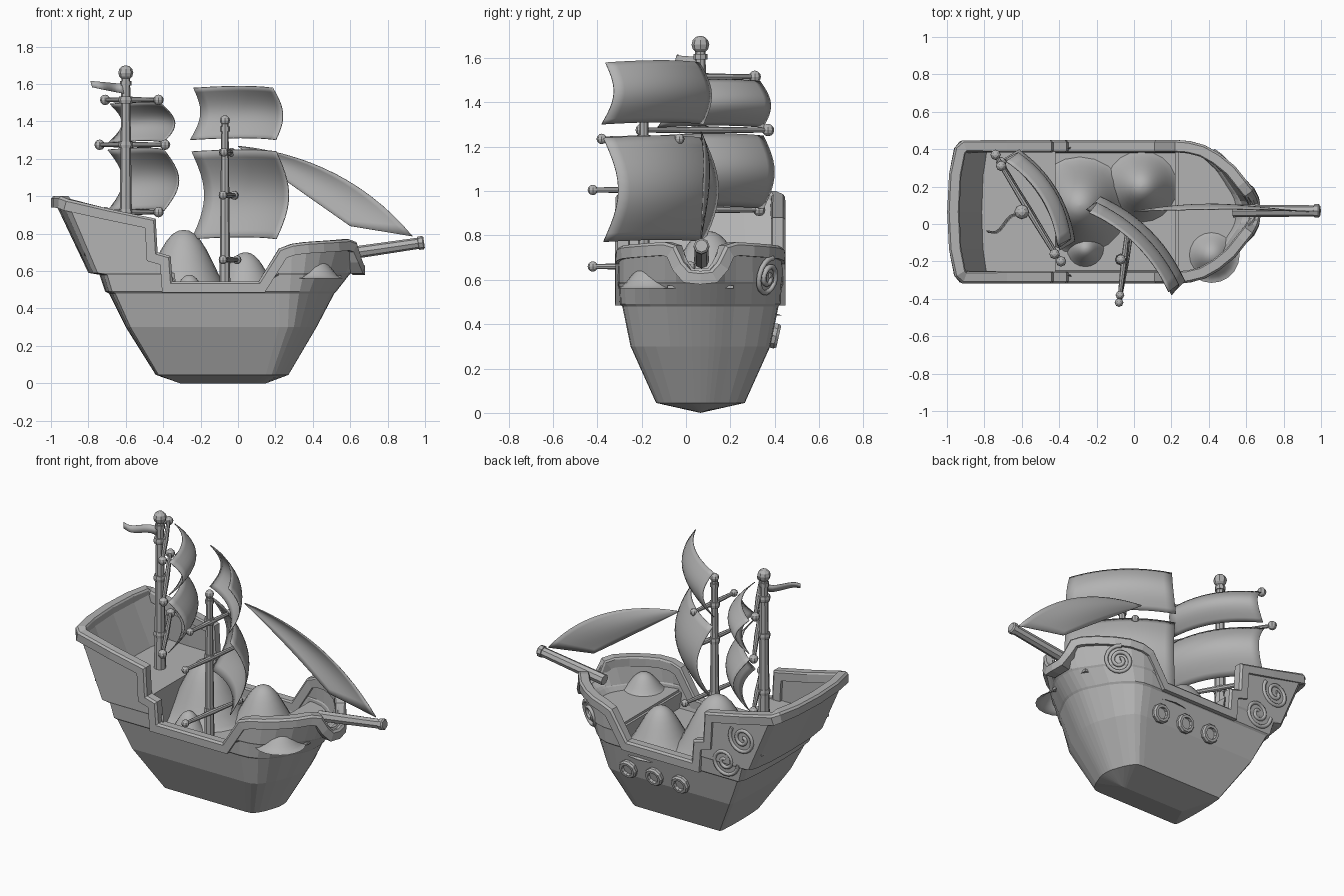
import bpy, bmesh, math
from mathutils import Vector

if "Cube" in bpy.data.objects:
    bpy.data.objects.remove(bpy.data.objects["Cube"])

grey = bpy.data.materials.new("plain_grey")
grey.use_nodes = True
grey.diffuse_color = (0.45, 0.45, 0.45, 1)
grey.node_tree.nodes["Principled BSDF"].inputs["Base Color"].default_value = (0.45, 0.45, 0.45, 1)
MID = 0.065  # centreline of the hull in y


def make(name, verts, faces, smooth=False, thick=0.0):
    me = bpy.data.meshes.new(name)
    me.from_pydata([tuple(v) for v in verts], [], faces)
    bm = bmesh.new()
    bm.from_mesh(me)
    bmesh.ops.remove_doubles(bm, verts=bm.verts, dist=0.0005)
    bmesh.ops.recalc_face_normals(bm, faces=bm.faces)
    for f in bm.faces:
        f.smooth = smooth
    bm.to_mesh(me)
    bm.free()
    me.materials.append(grey)
    ob = bpy.data.objects.new(name, me)
    bpy.context.collection.objects.link(ob)
    if thick:
        mod = ob.modifiers.new("thickness", "SOLIDIFY")
        mod.thickness = thick
    return ob


def grid_faces(rows, cols, wrap=False):
    n = cols if wrap else cols - 1
    return [(r * cols + c, r * cols + (c + 1) % cols, (r + 1) * cols + (c + 1) % cols, (r + 1) * cols + c)
            for r in range(rows - 1) for c in range(n)]


def rod(name, a, b, profile, sides=8):
    """Turned shape along a-b; profile holds (fraction, radius) pairs."""
    a, b = Vector(a), Vector(b)
    q = (b - a).to_track_quat("Z", "Y")
    verts = [a.lerp(b, t) + q @ Vector((r * math.cos(k * math.tau / sides), r * math.sin(k * math.tau / sides), 0))
             for t, r in profile for k in range(sides)]
    faces = grid_faces(len(profile), sides, True)
    faces += [tuple(range(sides)), tuple(range((len(profile) - 1) * sides, len(profile) * sides))]
    return make(name, verts, faces)


def ball(name, p, r):
    prof = [((1 - math.cos(t)) / 2, max(r * math.sin(t), 0.001)) for t in [k * math.pi / 6 for k in range(7)]]
    p = Vector(p)
    return rod(name, p - Vector((0, 0, r)), p + Vector((0, 0, r)), prof)


# Half rim, stern to bow: x, half width, rail height
half = [(-.985, 0, 1), (-.975, .2, 1), (-.945, .34, 1), (-.91, .37, .985), (-.68, .37, .93), (-.44, .37, .88),
        (-.43, .37, .70), (-.36, .37, .68), (-.35, .37, .545), (-.12, .37, .545), (.11, .37, .545), (.22, .37, .72),
        (.29, .365, .745), (.37, .345, .755), (.45, .30, .76), (.53, .235, .765), (.59, .16, .77),
        (.63, .11, .755), (.65, .075, .68), (.66, .045, .645), (.665, 0, .64)]
loop = half + [(x, -y, z) for x, y, z in reversed(half[1:-1])]

# Hull levels: height, stern x, end of stern part, start of bow part, bow x, half width
levels = [(0, -.31, -.3, .1, .15, 0), (.045, -.44, -.33, .17, .27, .2), (.3, -.6, -.42, .25, .42, .315),
          (.48, -.69, -.44, .25, .515, .352), (.49, -.71, -.44, .25, .525, .362), (.58, -.74, -.44, .25, .595, .366),
          (.59, -.8, -.44, .25, .605, .372)]


def remap(x, s, a, b, e):
    if x < -.44:
        return s + (x + .985) / .545 * (a - s)
    if x < .25:
        return a + (x + .44) / .69 * (b - a)
    return b + (x - .25) / .415 * (e - b)


# Hull
verts = []
for z, s, a, b, e, w in levels:
    verts += [(remap(x, s, a, b, e), MID + y / .37 * w, min(z, top - .03)) for x, y, top in loop]
verts += [(x, MID + y, top - .02) for x, y, top in loop]
make("hull", verts, grid_faces(len(levels) + 1, len(loop), True), thick=.035)

# Rail swept around the rim
pts = [Vector((x, y + MID, z)) for x, y, z in loop]
section = [(.014, -.06), (.014, -.012), (.003, 0), (-.045, 0), (-.052, -.01), (-.052, -.06)]
verts = []
for i, p in enumerate(pts):
    t0 = (p - pts[i - 1]).normalized()
    t1 = (pts[(i + 1) % len(pts)] - p).normalized()
    t = (t0 + t1).normalized()
    n = Vector((-t.y, t.x, 0)).normalized()
    b = t.cross(n)
    miter = min(1 / max(t.dot(t0), .1), 1.4)
    verts += [p + n * u + b * v * miter for u, v in section]
k, m = len(section), len(pts)
faces = [(i * k + j, i * k + (j + 1) % k, (i + 1) % m * k + (j + 1) % k, (i + 1) % m * k + j)
         for i in range(m) for j in range(k)]
make("rail", verts, faces)


# Decks and bulkheads
def deck(name, z, x0, x1, s, e, w):
    side = [(x0, w)] + [(remap(x, s, -.44, .25, e), y / .37 * w) for x, y, _ in half
                        if x0 < remap(x, s, -.44, .25, e) < x1]
    side.append((x1, side[-1][1]))
    ring = [(x, MID + y, z) for x, y in side] + [(x, MID - y, z) for x, y in reversed(side)]
    make(name, ring, [tuple(range(len(ring)))], thick=.015)


deck("stern_deck", .68, -.82, -.42, -.84, .6, .345)
deck("main_deck", .45, -.62, .24, -.66, .5, .335)
deck("fore_deck", .56, .235, .55, -.7, .58, .345)
for name, x, z in (("stern_bulkhead", -.42, .68), ("fore_bulkhead", .235, .56)):
    make(name, [(x, MID - .335, .44), (x, MID + .335, .44), (x, MID + .345, z), (x, MID - .345, z)],
         [(0, 1, 2, 3)], thick=.015)


# Cargo mounds
def mound(name, x, y, base, top, r):
    prof = [(max(i / 10, .005), (1 + math.cos(math.pi * (i / 10) ** 1.15)) / 2) for i in range(11)]
    verts = [(x + r * f * math.cos(j * math.tau / 20), y + r * f * math.sin(j * math.tau / 20), base + (top - base) * h)
             for f, h in prof for j in range(20)]
    make(name, verts, grid_faces(11, 20, True) + [tuple(range(20))], smooth=True)


mound("large_mound", -.29, .1, .44, .82, .3)
mound("middle_mound", .04, .2, .44, .70, .23)
mound("small_mound", -.26, -.13, .44, .58, .13)
mound("bow_mound", .415, -.165, .56, .675, .15)

# Bowsprit
rod("bowsprit", (.53, .07, .685), (.995, .07, .753), [(0, .034), (.93, .03), (.935, .036), (.985, .036), (1, .028)])


# Masts, yards and their end knobs
def mast(name, x, y, z0, z1, r, knob, yards):
    rod(name, (x, y, z0), (x, y, z1), [(0, r * 1.15), (1, r * .75)])
    ball(name + "_knob", (x, y, z1 + knob * .7), knob)
    rod(name + "_collar", (x, y, z1 - .04), (x, y, z1 - .015), [(0, r), (1, r)])
    for i, (z, a, b) in enumerate(yards):
        a, b = Vector((*a, z)), Vector((*b, z))
        rod(f"{name}_yard_{i}", a, b, [(0, .011), (.5, .016), (1, .011)])
        for end, p in (("left", a), ("right", b)):
            ball(f"{name}_yard_{i}_{end}_knob", p, r * .9)
        rod(f"{name}_ring_{i}", (x, y, z - .018), (x, y, z + .018), [(0, r * 1.15), (.5, r * 1.25), (1, r * 1.15)])


mast("main_mast", -.6, MID, .67, 1.632, .031, .04,
     [(.915, (-.71, .33), (-.425, -.16)), (1.275, (-.74, .37), (-.39, -.2)), (1.515, (-.71, .31), (-.425, -.16))])
mast("fore_mast", -.07, -.19, .44, 1.387, .026, .027,
     [(.66, (-.08, -.42), (-.005, .02)), (1.005, (-.08, -.42), (-.02, .02)), (1.235, (-.075, -.38), (-.035, -.03))])


# Square sails, billowing along the horizontal direction n
def sail(name, centre, angle, width, z0, z1, across, upright, spread=1.0, size=13):
    d = Vector((math.cos(angle), math.sin(angle), 0))
    n = Vector((-d.y, d.x, 0))
    verts = []
    for i in range(size):
        v = i / (size - 1)
        for j in range(size):
            u = j / (size - 1) - .5
            w = width * (spread + (1 - spread) * v)
            p = Vector((*centre, z0 + (z1 - z0) * v + .01 * (1 - 4 * u * u)))
            verts.append(p + d * w * u + n * (across * (1 - 4 * u * u) + upright * math.sin(math.pi * v)))
    make(name, verts, grid_faces(size, size), smooth=True, thick=.005)


main_angle, fore_angle = math.atan2(-.85, .52), math.radians(-45)
sail("main_lower_sail", (-.545, .105), main_angle, .575, .92, 1.25, .06, .095)
sail("main_upper_sail", (-.545, .11), main_angle, .53, 1.285, 1.495, .06, .08, 1.05)
sail("fore_lower_sail", (-.02, -.145), fore_angle, .64, .77, 1.24, .06, .095)
sail("fore_upper_sail", (-.025, -.15), fore_angle, .6, 1.3, 1.58, .055, .065, 1.08)


# Jib, a curved triangle between foremast and bowsprit
def bezier(a, c, b, t):
    return Vector(a) * (1 - t) ** 2 + Vector(c) * 2 * t * (1 - t) + Vector(b) * t * t


verts = []
for i in range(15):
    t = i / 14
    fore = bezier((0, .07, 1.27), (.58, .07, 1.21), (.935, .07, .785), t)
    aft = bezier((0, .07, 1.265), (.27, .08, 1.07), (.6, .08, .84), t)
    for j in range(9):
        s = j / 8
        p = fore.lerp(aft, s)
        p.y += .035 * math.sin(math.pi * t) * math.sin(math.pi * (.1 + .8 * s))
        verts.append(p)
make("jib", verts, grid_faces(15, 9), smooth=True, thick=.005)

# Pennant
verts = []
for i in range(11):
    t = i / 10
    x, y = -.62 - .17 * t, .05 - .1 * t + .02 * math.sin(7 * t)
    h = .026 * (1 - .35 * t)
    verts += [(x, y, 1.575 + .025 * t + h), (x + .01, y - .01, 1.575 + .025 * t - h)]
make("pennant", verts, grid_faces(11, 2), smooth=True, thick=.004)

# Portholes on the left side
for i, x in enumerate((.13, -.055, -.24)):
    out = Vector((0, .97, -.22))
    c = Vector((x, MID + .322, .35))
    rod(f"porthole_{i}", c - out * .03, c + out * .032,
        [(0, .056), (.8, .06), (1, .052), (1, .036), (.7, .034)], 10)


# Raised scrolls on the left side
def scroll(name, centre, facing, r, turns, start, flip=1):
    out = Vector(facing).normalized()
    side = Vector((0, 0, 1)).cross(out).normalized()
    up = out.cross(side)
    cu = bpy.data.curves.new(name, "CURVE")
    cu.dimensions = "3D"
    cu.bevel_depth, cu.bevel_resolution, cu.use_fill_caps = .012, 1, True
    sp = cu.splines.new("POLY")
    sp.points.add(35)
    for i, pt in enumerate(sp.points):
        t = i / 35
        a, rad = start + flip * turns * math.tau * t, r * (1 - .88 * t)
        pt.co = (*(Vector(centre) + side * rad * math.cos(a) + up * rad * math.sin(a)), 1)
    cu.materials.append(grey)
    bpy.context.collection.objects.link(bpy.data.objects.new(name, cu))


scroll("stern_upper_scroll", (-.71, MID + .372, .775), (0, 1, 0), .095, 1.8, 2.5)
scroll("stern_lower_scroll", (-.58, MID + .368, .6), (0, 1, -.05), .095, 1.8, 0, -1)
scroll("bow_scroll", (.42, MID + .307, .61), (.5, .8, -.2), .09, 2, 1.5)
